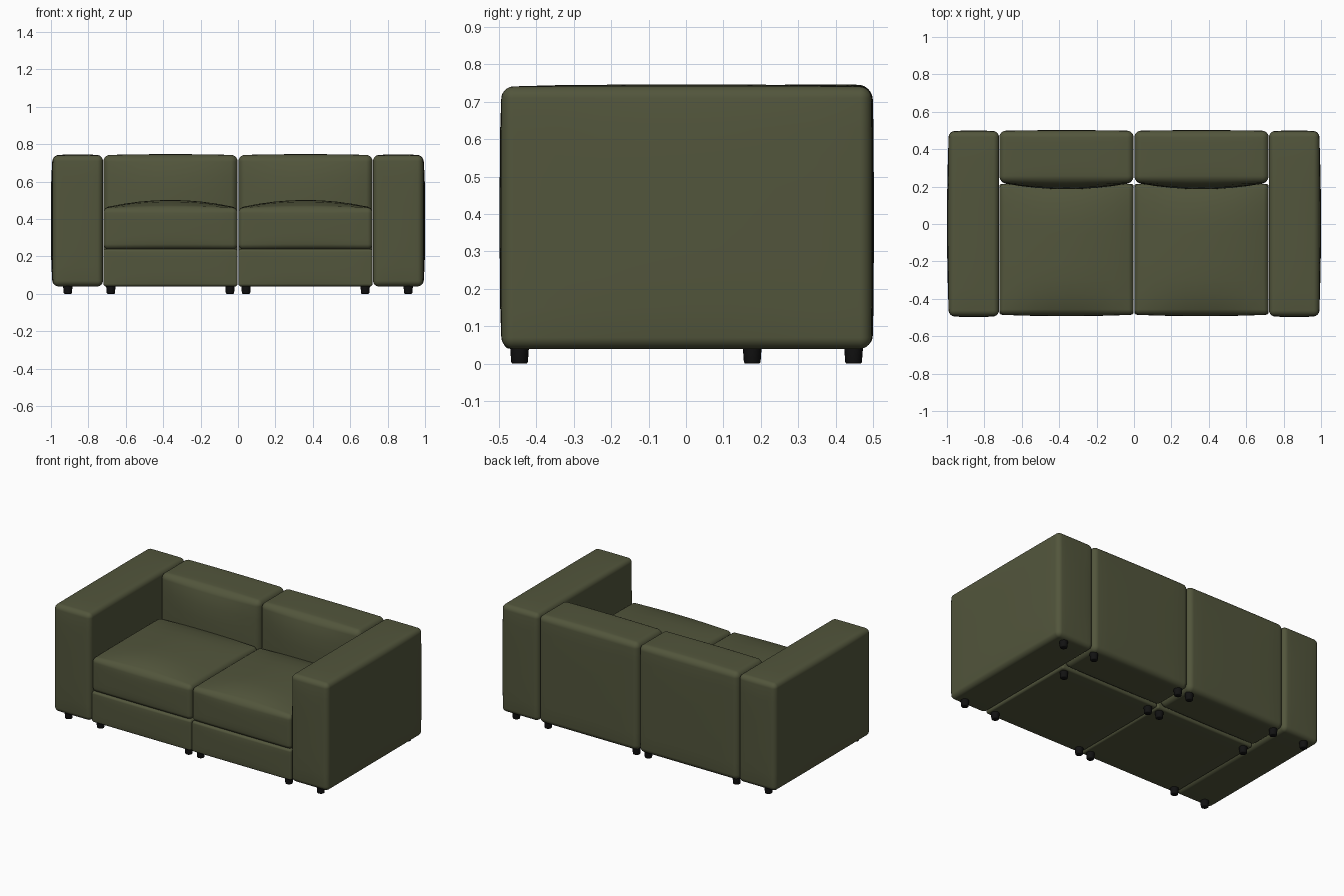
import bpy, bmesh, math
from mathutils import Vector

if "Cube" in bpy.data.objects:
    bpy.data.objects.remove(bpy.data.objects["Cube"], do_unlink=True)


def material(name, rgb, roughness):
    mat = bpy.data.materials.new(name)
    mat.use_nodes = True
    mat.diffuse_color = (*rgb, 1)
    shader = mat.node_tree.nodes["Principled BSDF"]
    shader.inputs["Base Color"].default_value = (*rgb, 1)
    shader.inputs["Roughness"].default_value = roughness
    return mat


OLIVE = material("olive upholstery", (0.085, 0.092, 0.045), 0.8)
BLACK = material("black plastic", (0.006, 0.006, 0.006), 0.6)
CELLS, EDGE = 16, 4  # grid cells per side, and cells spent on each rounded edge


def finish(bm, name, mat):
    mesh = bpy.data.meshes.new(name)
    bm.to_mesh(mesh)
    bm.free()
    obj = bpy.data.objects.new(name, mesh)
    bpy.context.collection.objects.link(obj)
    mesh.materials.append(mat)
    mesh.shade_smooth()
    return obj


def spread(t, half, r):
    """Crowd the outer grid lines into the rounded edge."""
    i = abs(t) * CELLS / 2
    flat = CELLS / 2 - EDGE
    if i <= flat:
        x = (half - r) * i / flat
    else:
        x = half - r + r * math.tan((i - flat) / EDGE * math.pi / 4)
    return math.copysign(x, t)


def padded_box(name, low, high, r, bulge):
    """Rounded box; bulge maps signed axes such as '+z' to a swelling depth."""
    low, high = Vector(low), Vector(high)
    centre, half = (low + high) / 2, (high - low) / 2
    bm = bmesh.new()
    bmesh.ops.create_cube(bm, size=2)
    bmesh.ops.subdivide_edges(bm, edges=bm.edges[:], cuts=CELLS - 1, use_grid_fill=True)
    for v in bm.verts:
        p = Vector([spread(v.co[a], half[a], r) for a in range(3)])
        core = Vector([max(r - half[a], min(half[a] - r, p[a])) for a in range(3)])
        p = core + (p - core).normalized() * r
        unit = [p[a] / half[a] for a in range(3)]
        for key, depth in bulge.items():
            a, sign = "xyz".index(key[1]), 1 if key[0] == "+" else -1
            b, c = [k for k in range(3) if k != a]
            p[a] += sign * depth * max(0, sign * unit[a]) * (1 - unit[b] ** 2) * (1 - unit[c] ** 4)
        v.co = centre + p
    return finish(bm, name, OLIVE)


def foot(name, x, y):
    bm = bmesh.new()
    bmesh.ops.create_cone(bm, cap_ends=True, segments=16, radius1=0.022,
                          radius2=0.026, depth=0.055)
    bmesh.ops.translate(bm, verts=bm.verts, vec=(x, y, 0.0275))
    rim = [e for e in bm.edges if all(v.co.z < 0.01 for v in e.verts)]
    bmesh.ops.bevel(bm, geom=rim, offset=0.005, segments=2, affect='EDGES', profile=0.5)
    obj = finish(bm, name, BLACK)
    obj.data.set_sharp_from_angle(angle=math.radians(50))


def sided(side, x0, x1):
    return sorted((side * x0, side * x1))


for side, label in ((1, "left"), (-1, "right")):
    # Armrest
    a, b = sided(side, 0.722, 0.99)
    outer = "+x" if side > 0 else "-x"
    padded_box(f"{label}_armrest", (a, -0.492, 0.04), (b, 0.495, 0.74), 0.03,
               {outer: 0.01, "+z": 0.006, "-y": 0.006, "+y": 0.005})
    # Seat base, cushion and backrest
    a, b = sided(side, 0.002, 0.72)
    padded_box(f"{label}_seat_base", (a, -0.485, 0.04), (b, 0.215, 0.24), 0.014,
               {"-y": 0.004})
    padded_box(f"{label}_seat_cushion", (a, -0.485, 0.238), (b, 0.215, 0.46), 0.028,
               {"+z": 0.042, "-y": 0.008})
    padded_box(f"{label}_backrest", (a, 0.222, 0.04), (b, 0.498, 0.742), 0.035,
               {"-y": 0.036, "+z": 0.005, "+y": 0.004})
    # Feet
    for row, y in (("front", -0.445), ("middle", 0.177), ("back", 0.448)):
        for place, x in (("outer", 0.91), ("seat", 0.68), ("centre", 0.043)):
            if (row, place) != ("middle", "outer"):
                foot(f"{label}_{row}_{place}_foot", side * x, y)
